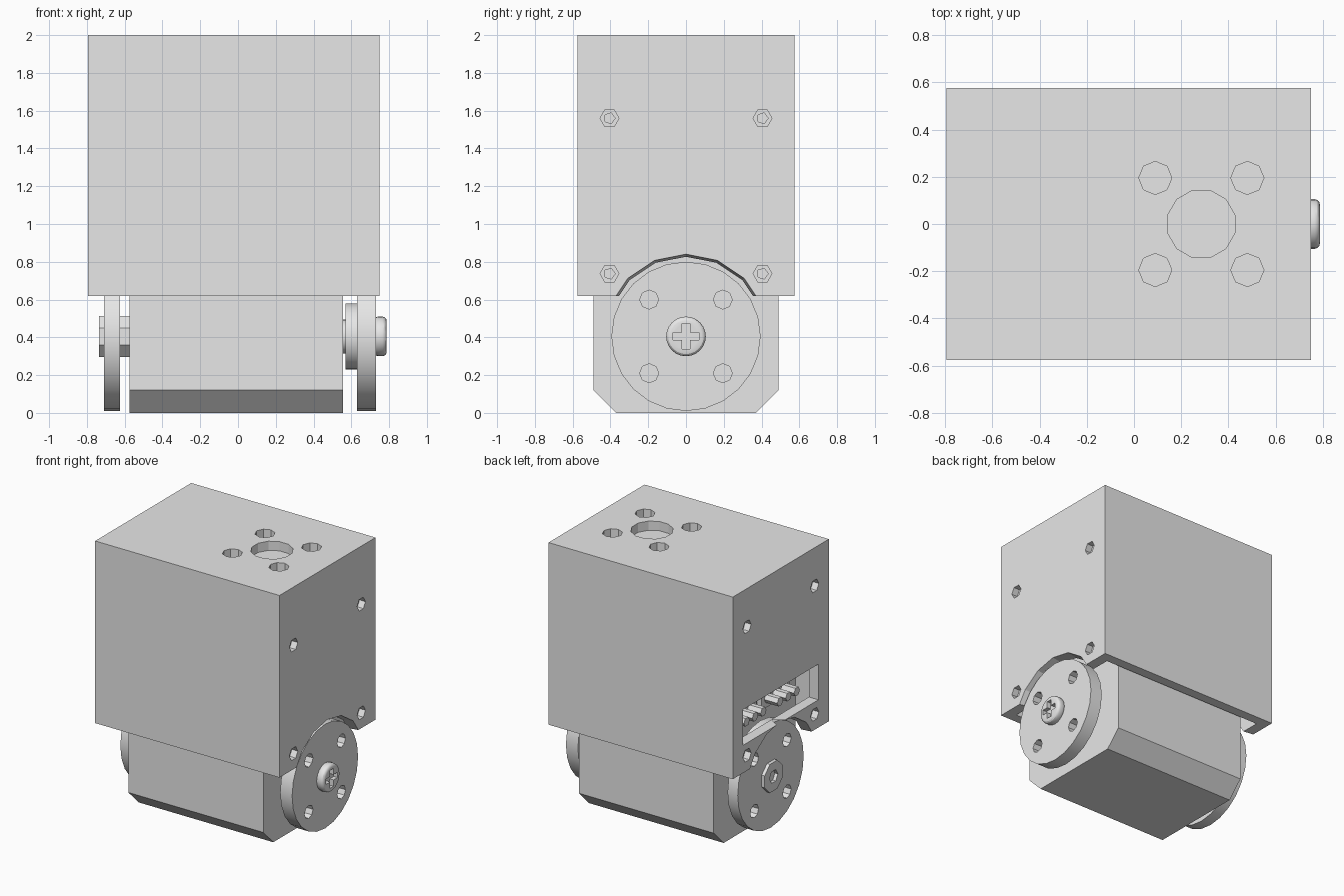
import bpy, bmesh, math
from mathutils import Matrix, Vector

cube = bpy.data.objects.get("Cube")
if cube:
    bpy.data.objects.remove(cube, do_unlink=True)

grey = bpy.data.materials.new("plain_grey")
grey.use_nodes = True
GREY = (0.8, 0.8, 0.8, 1)
grey.diffuse_color = GREY
grey.node_tree.nodes["Principled BSDF"].inputs["Base Color"].default_value = GREY

AXLE_Z = 0.405


def finish(name, bm):
    bmesh.ops.recalc_face_normals(bm, faces=bm.faces)
    mesh = bpy.data.meshes.new(name)
    bm.to_mesh(mesh)
    bm.free()
    mesh.materials.append(grey)
    obj = bpy.data.objects.new(name, mesh)
    bpy.context.collection.objects.link(obj)
    return obj


def box(name, lo, hi):
    lo, hi = Vector(lo), Vector(hi)
    bm = bmesh.new()
    bmesh.ops.create_cube(bm, size=1, matrix=Matrix.Translation((lo + hi) / 2)
                          @ Matrix.Diagonal((hi - lo).to_4d()))
    return finish(name, bm)


def rod(name, a, b, r, sides, r_end=None, turn=0):
    """Straight or tapered prism from point a to point b."""
    a, b = Vector(a), Vector(b)
    axis = b - a
    spin = Matrix.Rotation(math.pi / 2, 4, 'Y') if abs(axis.x) > abs(axis.z) else Matrix()
    if axis.x < 0:
        spin = Matrix.Rotation(-math.pi / 2, 4, 'Y')
    bm = bmesh.new()
    bmesh.ops.create_cone(bm, cap_ends=True, segments=sides, radius1=r,
                          radius2=r if r_end is None else r_end, depth=axis.length,
                          matrix=Matrix.Translation((a + b) / 2) @ spin
                          @ Matrix.Rotation(turn, 4, 'Z'))
    return finish(name, bm)


def apply_modifier(obj, mod):
    bpy.ops.object.select_all(action='DESELECT')
    obj.select_set(True)
    bpy.context.view_layer.objects.active = obj
    bpy.ops.object.modifier_apply(modifier=mod.name)


def cut(obj, cutter):
    mod = obj.modifiers.new("cut", 'BOOLEAN')
    mod.operation, mod.solver, mod.object = 'DIFFERENCE', 'EXACT', cutter
    apply_modifier(obj, mod)
    bpy.data.objects.remove(cutter, do_unlink=True)


def smooth(obj):
    bpy.ops.object.select_all(action='DESELECT')
    obj.select_set(True)
    bpy.context.view_layer.objects.active = obj
    bpy.ops.object.shade_smooth_by_angle(angle=math.radians(30))


# Hollow upper housing, open at the bottom
housing = box("housing", (-0.795, -0.575, 0.62), (0.75, 0.575, 2))
cut(housing, box("cavity", (-0.715, -0.5, 0.5), (0.67, 0.5, 1.9)))

# Round clearance notches for the two wheels
for side, end in ((1, 0.76), (-1, 0.81)):
    cut(housing, rod("notch", (side * 0.6, 0, AXLE_Z), (side * end, 0, AXLE_Z),
                     0.41, 16, 0.437))

# Plug window in the right-hand wall
cut(housing, box("window", (-0.9, -0.45, 0.83), (-0.65, 0.45, 1.1)))

# Mounting holes in the top
cut(housing, rod("hole", (0.285, 0, 1.93), (0.285, 0, 2.1), 0.147, 12, turn=math.pi / 12))
for dx in (-0.195, 0.195):
    for y in (-0.195, 0.195):
        cut(housing, rod("hole", (0.285 + dx, y, 1.93), (0.285 + dx, y, 2.1), 0.07, 8))

# Countersunk screw holes in the side walls
for face, side, upper in ((0.75, 1, 1.56), (-0.795, -1, 1.71)):
    for y in (-0.405, 0.405):
        for z in (0.737, upper):
            cut(housing, rod("sink", (face - side * 0.05, y, z), (face + side * 0.1, y, z),
                             0.05, 6))
            cut(housing, rod("bore", (face - side * 0.15, y, z), (face + side * 0.1, y, z),
                             0.03, 5))

# Motor block with bevelled lower edges
bm = bmesh.new()
profile = [(-0.37, 0), (0.37, 0), (0.49, 0.12), (0.49, 1.88), (-0.49, 1.88), (-0.49, 0.12)]
face = bm.faces.new([bm.verts.new((-0.575, y, z)) for y, z in profile])
out = bmesh.ops.extrude_face_region(bm, geom=[face])
bmesh.ops.translate(bm, vec=(1.13, 0, 0),
                    verts=[v for v in out["geom"] if isinstance(v, bmesh.types.BMVert)])
finish("motor_block", bm)

# Plug sockets with three pins each, behind the window
for n, y in enumerate((-0.2, 0.2)):
    box(f"socket_base_{n}", (-0.61, y - 0.17, 0.86), (-0.57, y + 0.17, 1.0))
    for k in (-1, 0, 1):
        rod(f"pin_{n}_{k + 1}", (-0.6, y + k * 0.1, 0.93), (-0.72, y + k * 0.1, 0.93), 0.035, 6)


# Wheels on both ends of the axle
def wheel(name, x0, x1):
    disc = rod(name, (x0, 0, AXLE_Z), (x1, 0, AXLE_Z), 0.395, 24)
    for y in (-0.195, 0.195):
        for dz in (-0.195, 0.195):
            cut(disc, rod("hole", (x0 - 0.1, y, AXLE_Z + dz), (x1 + 0.1, y, AXLE_Z + dz),
                          0.05, 8))
    smooth(disc)


wheel("drive_wheel", 0.63, 0.73)
wheel("idle_wheel", -0.71, -0.625)

# Drive side: shaft, hub and cross-head screw
smooth(rod("drive_shaft", (0.54, 0, AXLE_Z), (0.6, 0, AXLE_Z), 0.09, 16))
smooth(rod("drive_hub", (0.57, 0, AXLE_Z), (0.635, 0, AXLE_Z), 0.175, 24))
screw = rod("screw_head", (0.72, 0, AXLE_Z), (0.787, 0, AXLE_Z), 0.105, 24)
bev = screw.modifiers.new("round", 'BEVEL')
bev.width, bev.segments, bev.limit_method, bev.angle_limit = 0.022, 3, 'ANGLE', math.radians(40)
apply_modifier(screw, bev)
for half_y, half_z in ((0.068, 0.02), (0.02, 0.068)):
    cut(screw, box("slot", (0.755, -half_y, AXLE_Z - half_z), (0.85, half_y, AXLE_Z + half_z)))
smooth(screw)

# Idle side: eight-sided axle end with a socket
axle = rod("idle_axle", (-0.56, 0, AXLE_Z), (-0.735, 0, AXLE_Z), 0.117, 8, turn=math.pi / 8)
cut(axle, rod("socket", (-0.66, 0, AXLE_Z), (-0.8, 0, AXLE_Z), 0.05, 6))
